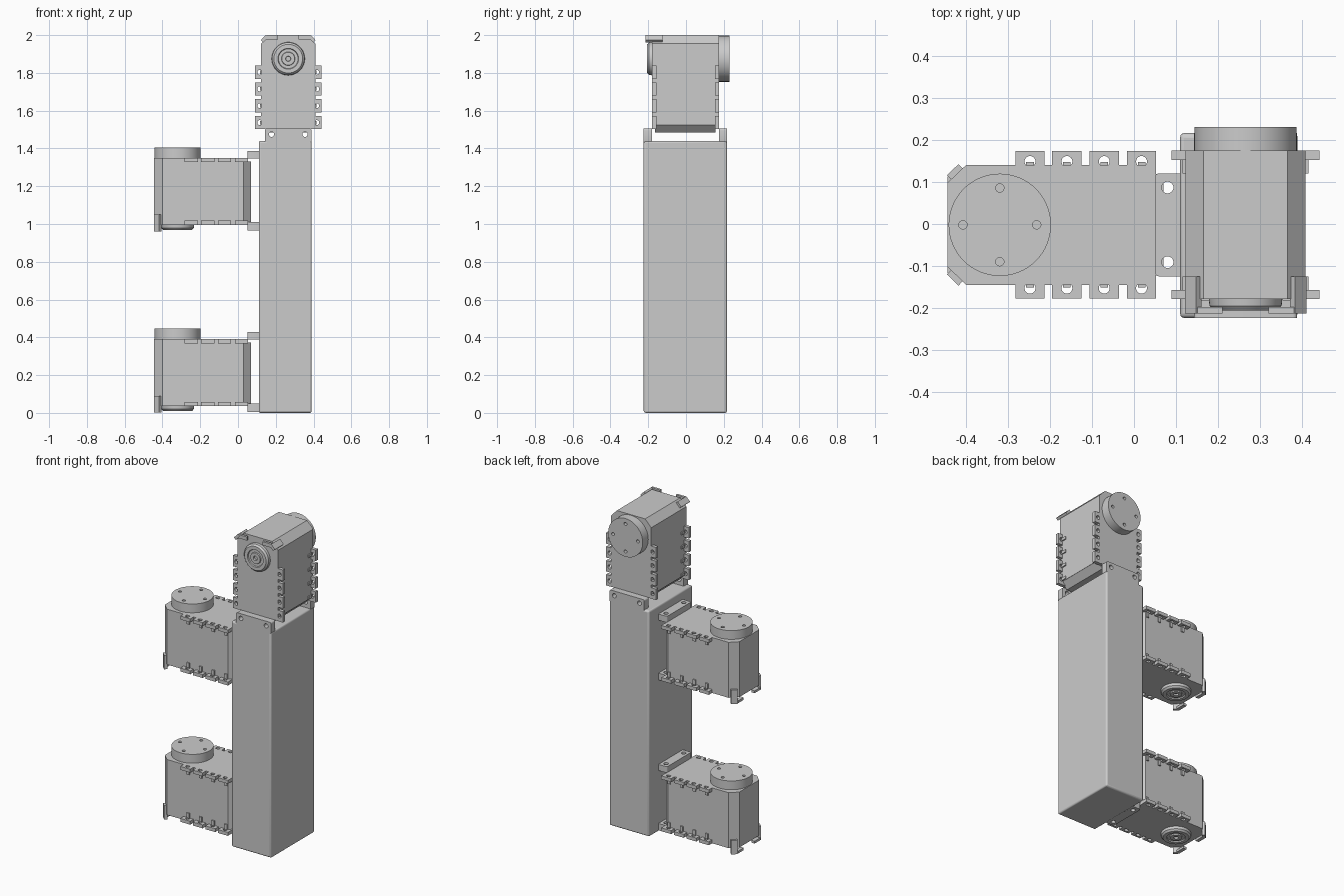
import bpy, bmesh, math
from mathutils import Matrix, Vector

if "Cube" in bpy.data.objects:
    bpy.data.objects.remove(bpy.data.objects["Cube"])


def finish(ob, matrix):
    me = ob.data
    bm = bmesh.new()
    bm.from_mesh(me)
    bmesh.ops.remove_doubles(bm, verts=bm.verts, dist=1e-5)
    bmesh.ops.recalc_face_normals(bm, faces=bm.faces)
    bm.to_mesh(me)
    bm.free()
    me.shade_smooth()
    me.set_sharp_from_angle(angle=math.radians(30))
    ob.matrix_world = matrix
    return ob


def prism(name, loops, z0, z1, matrix=Matrix()):
    """Extrude 2D outlines; loops inside other loops become holes."""
    cu = bpy.data.curves.new(name, 'CURVE')
    cu.dimensions = '2D'
    cu.fill_mode = 'BOTH'
    cu.extrude = (z1 - z0) / 2
    for loop in loops:
        sp = cu.splines.new('POLY')
        sp.points.add(len(loop) - 1)
        for p, (x, y) in zip(sp.points, loop):
            p.co = (x, y, 0, 1)
        sp.use_cyclic_u = True
    tmp = bpy.data.objects.new(name + "_outline", cu)
    bpy.context.collection.objects.link(tmp)
    dg = bpy.context.evaluated_depsgraph_get()
    me = bpy.data.meshes.new_from_object(tmp.evaluated_get(dg))
    bpy.data.objects.remove(tmp)
    me.transform(Matrix.Translation((0, 0, (z0 + z1) / 2)))
    ob = bpy.data.objects.new(name, me)
    bpy.context.collection.objects.link(ob)
    return finish(ob, matrix)


def lathe(name, profile, centre, matrix, n=48):
    bm = bmesh.new()
    vs = [bm.verts.new((r, 0, z)) for r, z in profile]
    es = [bm.edges.new(p) for p in zip(vs, vs[1:])]
    bmesh.ops.spin(bm, geom=vs + es, cent=(0, 0, 0), axis=(0, 0, 1),
                   angle=math.tau, steps=n)
    me = bpy.data.meshes.new(name)
    bm.to_mesh(me)
    bm.free()
    me.transform(Matrix.Translation((*centre, 0)))
    ob = bpy.data.objects.new(name, me)
    bpy.context.collection.objects.link(ob)
    return finish(ob, matrix)


def rect(x0, x1, y0, y1):
    return [(x0, y0), (x1, y0), (x1, y1), (x0, y1)]


def circle(cx, cy, r, n=24):
    return [(cx + r * math.cos(math.tau * i / n), cy + r * math.sin(math.tau * i / n))
            for i in range(n)]


def rounded(x0, x1, y0, y1, r):
    pts = []
    for k, (cx, cy) in enumerate(rect(x0 + r, x1 - r, y0 + r, y1 - r)):
        for i in range(5):
            a = math.pi * (1 + k / 2 + i / 8)
            pts.append((cx + r * math.cos(a), cy + r * math.sin(a)))
    return pts


def flip(loop):
    return [(x, -y) for x, y in loop]


AXIS = (-0.32, 0)
HOLES = [-0.248, -0.16, -0.071, 0.018]


def servo(tag, M, low_plate, high_plate):
    # case and tapered rear cover
    prism("case_" + tag, [[(-0.445, -0.1), (-0.4, -0.143), (0.03, -0.143), (0.03, 0.143),
                           (-0.4, 0.143), (-0.445, 0.1)]], 0.036, 0.39, M)
    prism("rear_cover_" + tag, [[(0.03, -0.142), (0.07, -0.105), (0.07, 0.105), (0.03, 0.142)]],
          0.05, 0.372, M)

    # flanges of drilled tabs on both end faces, with ribs
    for side, z0, r0, r1 in (("lower", 0.036, 0.058, 0.09), ("upper", 0.368, 0.336, 0.368)):
        loops, ribs = [rect(0.03, 0.052, -0.143, 0.143)], []
        for h in HOLES:
            for s in (rect(h - 0.035, h + 0.035, 0.135, 0.176), circle(h, 0.151, 0.013)):
                loops += [s, flip(s)]
            rib = rect(h - 0.009, h + 0.009, 0.135, 0.15)
            ribs += [rib, flip(rib)]
        prism(f"{side}_rear_lip_{tag}", loops[:1], z0, z0 + 0.022, M)
        prism(f"{side}_tabs_{tag}", loops[1:], z0, z0 + 0.022, M)
        prism(f"{side}_ribs_{tag}", ribs, r0, r1, M)

    # output disc with four blind holes
    ring = [circle(AXIS[0] + 0.088 * math.cos(a), 0.088 * math.sin(a), 0.01, 16)
            for a in (0, math.pi / 2, math.pi, 1.5 * math.pi)]
    prism("disc_base_" + tag, [circle(*AXIS, 0.122, 64)], 0.388, 0.425, M)
    prism("disc_face_" + tag, [circle(*AXIS, 0.122, 64)] + ring, 0.425, 0.446, M)

    # stepped idler hub
    lathe("hub_" + tag, [(0.088, 0.038), (0.086, 0.02), (0.076, 0.009), (0.055, 0.009),
                         (0.052, 0.016), (0.036, 0.016), (0.034, 0.009), (0.014, 0.009),
                         (0.012, 0.02), (0, 0.02)], AXIS, M)

    # corner clips with inward feet
    n, t = Vector((-0.691, 0.723)), Vector((0.723, 0.691))
    c = Vector((-0.4225, 0.1215))
    strip = [tuple(c + t * a + n * b) for a, b in
             ((-0.019, -0.004), (0.019, -0.004), (0.019, 0.014), (-0.019, 0.014))]
    foot = rect(-0.445, -0.422, 0.055, 0.115)
    prism("clips_" + tag, [strip, flip(strip)], 0.001, 0.09, M)
    prism("clip_feet_" + tag, [foot, flip(foot)], 0.002, 0.017, M)

    # drilled mounting plates joining the post
    plate = [rounded(0.05, 0.125, -0.123, 0.123, 0.01),
             circle(0.08, 0.089, 0.014), circle(0.08, -0.089, 0.014)]
    prism("lower_plate_" + tag, plate, *low_plate, M)
    prism("upper_plate_" + tag, plate, *high_plate, M)


# post
post = prism("post", [rect(0.11, 0.39, -0.224, 0.217)], 0, 1.44)
bev = post.modifiers.new("soft_edges", 'BEVEL')
bev.width = 0.01
bev.segments = 3
bev.limit_method = 'ANGLE'

# two side servos and the upright one at the top
for tag, z in (("bottom", 0), ("middle", 0.96)):
    servo(tag, Matrix.Translation((0, -0.002, z)), (0.006, 0.05), (0.388, 0.427))
TOP = Matrix(((0, -1, 0, 0.266), (0, 0, 1, -0.215), (-1, 0, 0, 1.555), (0, 0, 0, 1)))
servo("top", TOP, (-0.009, 0.034), (0.39, 0.432))
